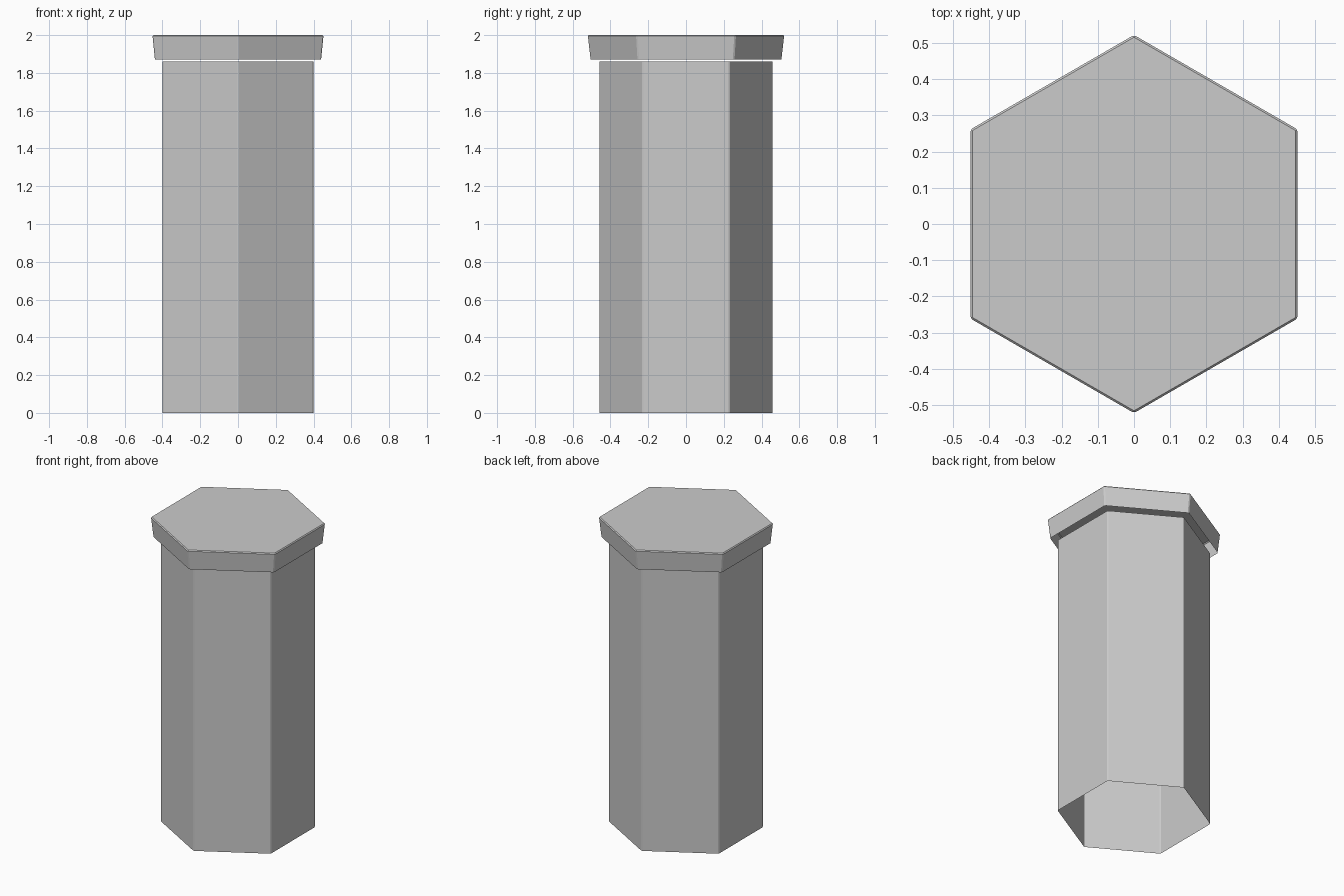
import bpy
import bmesh
from math import pi, sin, cos

default = bpy.data.objects.get("Cube")
if default:
    bpy.data.objects.remove(default, do_unlink=True)

SIDES = 6
BEVEL = 0.006

stone = bpy.data.materials.new("light_grey")
stone.use_nodes = True
colour = (0.6, 0.6, 0.6, 1)
stone.diffuse_color = colour
stone.node_tree.nodes["Principled BSDF"].inputs["Base Color"].default_value = colour


def hex_shell(name, low, high, closed_top):
    """Hexagonal shell between two (radius, z) rings, open underneath."""
    bm = bmesh.new()
    rings = []
    for radius, z in (low, high):
        angles = [pi / 2 + 2 * pi * i / SIDES for i in range(SIDES)]
        rings.append([bm.verts.new((radius * cos(a), radius * sin(a), z)) for a in angles])
    bottom, top = rings
    for i in range(SIDES):
        j = (i + 1) % SIDES
        bm.faces.new((bottom[i], bottom[j], top[j], top[i]))
    if closed_top:
        bm.faces.new(top)
    # Slightly soften every corner shared by two faces
    corners = [e for e in bm.edges if len(e.link_faces) == 2]
    bmesh.ops.bevel(bm, geom=corners, offset=BEVEL, segments=1,
                    affect='EDGES', clamp_overlap=True)
    mesh = bpy.data.meshes.new(name)
    bm.to_mesh(mesh)
    bm.free()
    mesh.materials.append(stone)
    obj = bpy.data.objects.new(name, mesh)
    bpy.context.collection.objects.link(obj)
    return obj


# Straight column, open at both ends
hex_shell("column", (0.462, 0), (0.462, 1.86), False)
# Flared lid floating just above the column
hex_shell("cap", (0.508, 1.87), (0.523, 2), True)
